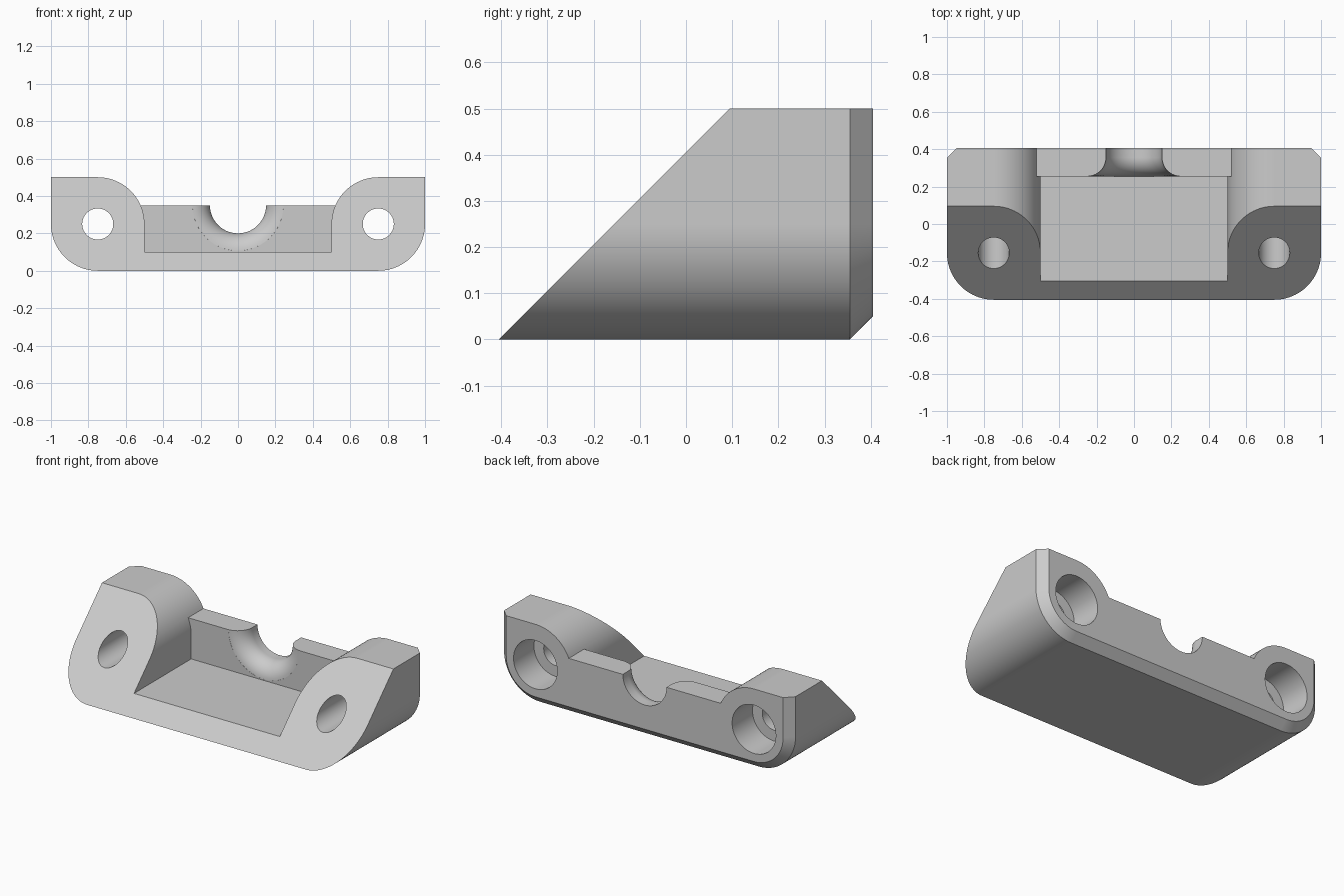
import bpy, bmesh
from math import sin, cos, asin, pi, radians

cube = bpy.data.objects.get("Cube")
if cube:
    bpy.data.objects.remove(cube, do_unlink=True)

BACK = 0.405          # rear plane; the front slopes at 45 degrees
WALL_FRONT = 0.255    # front of the rear wall
WALL_TOP = 0.35
LUG_X, LUG_Z, LUG_R = 0.75, 0.25, 0.25
MEET = asin((WALL_TOP - LUG_Z) / LUG_R)   # where wall top meets the lug curve

grey = bpy.data.materials.new("plain_grey")
grey.use_nodes = True
grey.diffuse_color = (0.6, 0.6, 0.6, 1)
grey.node_tree.nodes["Principled BSDF"].inputs["Base Color"].default_value = (0.6, 0.6, 0.6, 1)


def arc(cx, cz, r, a0, a1, n):
    return [(cx + r * cos(a0 + (a1 - a0) * i / n), cz + r * sin(a0 + (a1 - a0) * i / n))
            for i in range(n + 1)]


def mirrored(half):
    return half + [(-x, z) for x, z in reversed(half)]


def loft(name, loops):
    """Closed solid through loops of equal point count, capped at both ends."""
    bm = bmesh.new()
    rings = [[bm.verts.new(p) for p in loop] for loop in loops]
    n = len(rings[0])
    for a, b in zip(rings, rings[1:]):
        for i in range(n):
            j = (i + 1) % n
            bm.faces.new((a[i], a[j], b[j], b[i]))
    bm.faces.new(rings[0])
    bm.faces.new(rings[-1])
    # merges points shared by neighbouring loops
    bmesh.ops.remove_doubles(bm, verts=bm.verts, dist=1e-6)
    bmesh.ops.recalc_face_normals(bm, faces=bm.faces)
    mesh = bpy.data.meshes.new(name)
    bm.to_mesh(mesh)
    bm.free()
    ob = bpy.data.objects.new(name, mesh)
    bpy.context.collection.objects.link(ob)
    mesh.materials.append(grey)
    return ob


def lathe(name, cx, cz, profile, n=64):
    """Solid of revolution about a line along y; profile holds (y, radius)."""
    return loft(name, [[(cx + r * cos(2 * pi * (i + 0.5) / n), y,
                         cz + r * sin(2 * pi * (i + 0.5) / n)) for i in range(n)]
                       for y, r in profile])


def outline(inset):
    """Bracket cross-section; inset shrinks the outer sides and bottom only."""
    half = arc(LUG_X, LUG_Z, LUG_R - inset, -pi / 2, 0, 24)
    half.append((1 - inset, 0.5))
    half += arc(LUG_X, LUG_Z, LUG_R, pi / 2, pi - MEET, 20)
    return mirrored(half)


# Body: sloped front, straight sides, chamfered rear rim
body = loft("bracket_body", [
    [(x, z - BACK, z) for x, z in outline(0)],
    [(x, BACK - 0.05, z) for x, z in outline(0)],
    [(x, BACK, z) for x, z in outline(0.05)]])

# Pocket between the lugs, in front of the rear wall
side = [(0.5, 0.1)] + arc(LUG_X, LUG_Z, LUG_R, pi, pi - MEET, 8)
side.append((side[-1][0], 0.7))
pocket = mirrored(side)
cutters = [loft("pocket_cutter", [[(x, y, z) for x, z in pocket] for y in (-1, WALL_FRONT)])]

# Half-round notch in the wall, flaring toward the front
flare = [(1, 0.15)]
for i in range(13):
    t = radians(86) * i / 12
    flare.append((WALL_FRONT + 0.1 - 0.1 * sin(t), 0.25 - 0.1 * cos(t)))
flare.append((WALL_FRONT - 0.005, 0.2475))
cutters.append(lathe("notch_cutter", 0, WALL_TOP, flare))

# Screw holes with wide counterbores at the rear
for s in (-1, 1):
    cutters.append(lathe("screw_hole_cutter", s * LUG_X, LUG_Z,
                         [(-1, 0.083), (0.205, 0.083), (0.205, 0.15), (1, 0.15)]))

bpy.ops.object.select_all(action='DESELECT')
bpy.context.view_layer.objects.active = body
body.select_set(True)
for cutter in cutters:
    cutter.hide_render = True
    mod = body.modifiers.new("cut", 'BOOLEAN')
    mod.operation = 'DIFFERENCE'
    mod.solver = 'EXACT'
    mod.object = cutter
    bpy.ops.object.modifier_apply(modifier=mod.name)
for cutter in cutters:
    bpy.data.objects.remove(cutter, do_unlink=True)

# Smooth curves with crisp edges and flat planes
bpy.ops.object.shade_smooth_by_angle(angle=radians(30))
body.modifiers.new("flat_planes", 'WEIGHTED_NORMAL').keep_sharp = True
